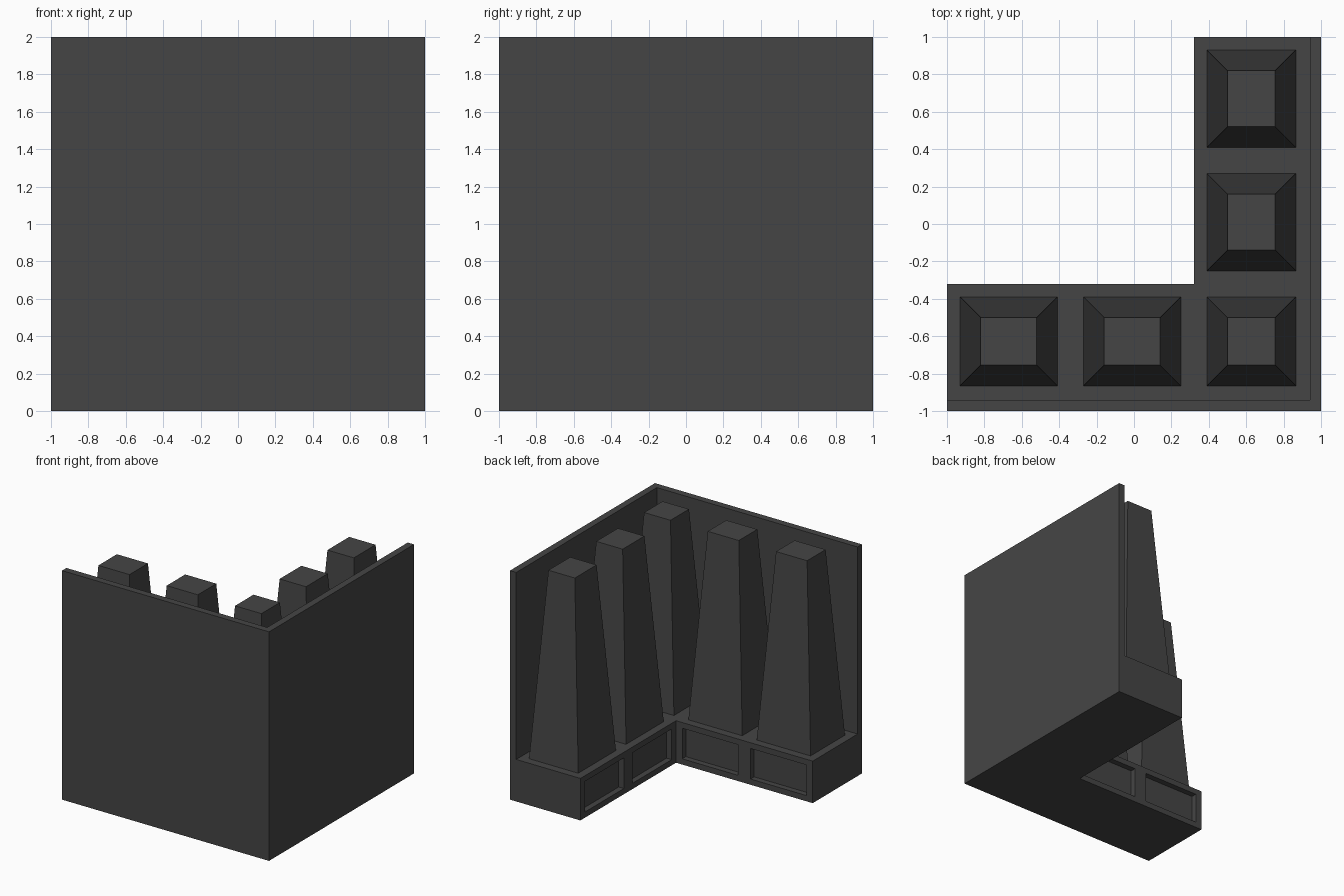
import bpy, bmesh

if "Cube" in bpy.data.objects:
    bpy.data.objects.remove(bpy.data.objects["Cube"])

mat = bpy.data.materials.new("dark_grey")
mat.diffuse_color = (0.06, 0.06, 0.06, 1)
mat.use_nodes = True
mat.node_tree.nodes["Principled BSDF"].inputs["Base Color"].default_value = mat.diffuse_color


def add_object(name, bm):
    bmesh.ops.recalc_face_normals(bm, faces=bm.faces)
    mesh = bpy.data.meshes.new(name)
    bm.to_mesh(mesh)
    bm.free()
    mesh.materials.append(mat)
    ob = bpy.data.objects.new(name, mesh)
    bpy.context.collection.objects.link(ob)
    return ob


def prism(name, outline, z0, z1, inset=0.0):
    """Extrude an outline upward; inset tapers a rectangular top."""
    bm = bmesh.new()
    cx = sum(p[0] for p in outline) / len(outline)
    cy = sum(p[1] for p in outline) / len(outline)
    low = [bm.verts.new((x, y, z0)) for x, y in outline]
    top = [bm.verts.new((x + (inset if x < cx else -inset),
                         y + (inset if y < cy else -inset), z1))
           for x, y in outline]
    n = len(outline)
    bm.faces.new(low[::-1])
    bm.faces.new(top)
    for i in range(n):
        j = (i + 1) % n
        bm.faces.new((low[i], low[j], top[j], top[i]))
    return add_object(name, bm)


def rect(x0, x1, y0, y1):
    return [(x0, y0), (x1, y0), (x1, y1), (x0, y1)]


def l_shape(w):
    return [(-1, -1), (1, -1), (1, 1), (1 - w, 1), (1 - w, w - 1), (-1, w - 1)]


BASE_W, BASE_H, WALL = 0.68, 0.367, 0.06

# L-shaped base and the tall outer walls
base = prism("base", l_shape(BASE_W), 0, BASE_H)
prism("outer_wall", l_shape(WALL), 0.0, 2.0)
base.data.materials[0] = mat

# Recessed panels on the inner faces of both arms
DEPTH, Z0, Z1 = 0.05, 0.05, 0.317
FACE = 1 - BASE_W
panels = []
for i, (a, b) in enumerate([(-0.26, 0.28), (0.40, 0.94)]):
    panels.append(prism(f"panel_cutter_y{i}",
                        rect(FACE - 0.1, FACE + DEPTH, a, b), Z0, Z1))
    panels.append(prism(f"panel_cutter_x{i}",
                        rect(-b, -a, -FACE - DEPTH, -FACE + 0.1), Z0, Z1))
for cutter in panels:
    cutter.hide_render = True
    cutter.hide_set(True)
    mod = base.modifiers.new("recess", "BOOLEAN")
    mod.operation = "DIFFERENCE"
    mod.solver = "EXACT"
    mod.object = cutter

# Apply the recesses and drop the cutters
bpy.context.view_layer.objects.active = base
base.select_set(True)
for mod in list(base.modifiers):
    bpy.ops.object.modifier_apply(modifier=mod.name)
for cutter in panels:
    bpy.data.objects.remove(cutter)

# Tapered pillars: corner one plus two on each arm
A, B = 0.39, 0.865
prism("corner_pillar", rect(A, B, -B, -A), BASE_H, 2.0, 0.11)
for i, (a, b) in enumerate([(-0.25, 0.27), (0.41, 0.93)]):
    prism(f"side_pillar_{i + 1}", rect(A, B, a, b), BASE_H, 2.0, 0.11)
    prism(f"front_pillar_{i + 1}", rect(-b, -a, -B, -A), BASE_H, 2.0, 0.11)
